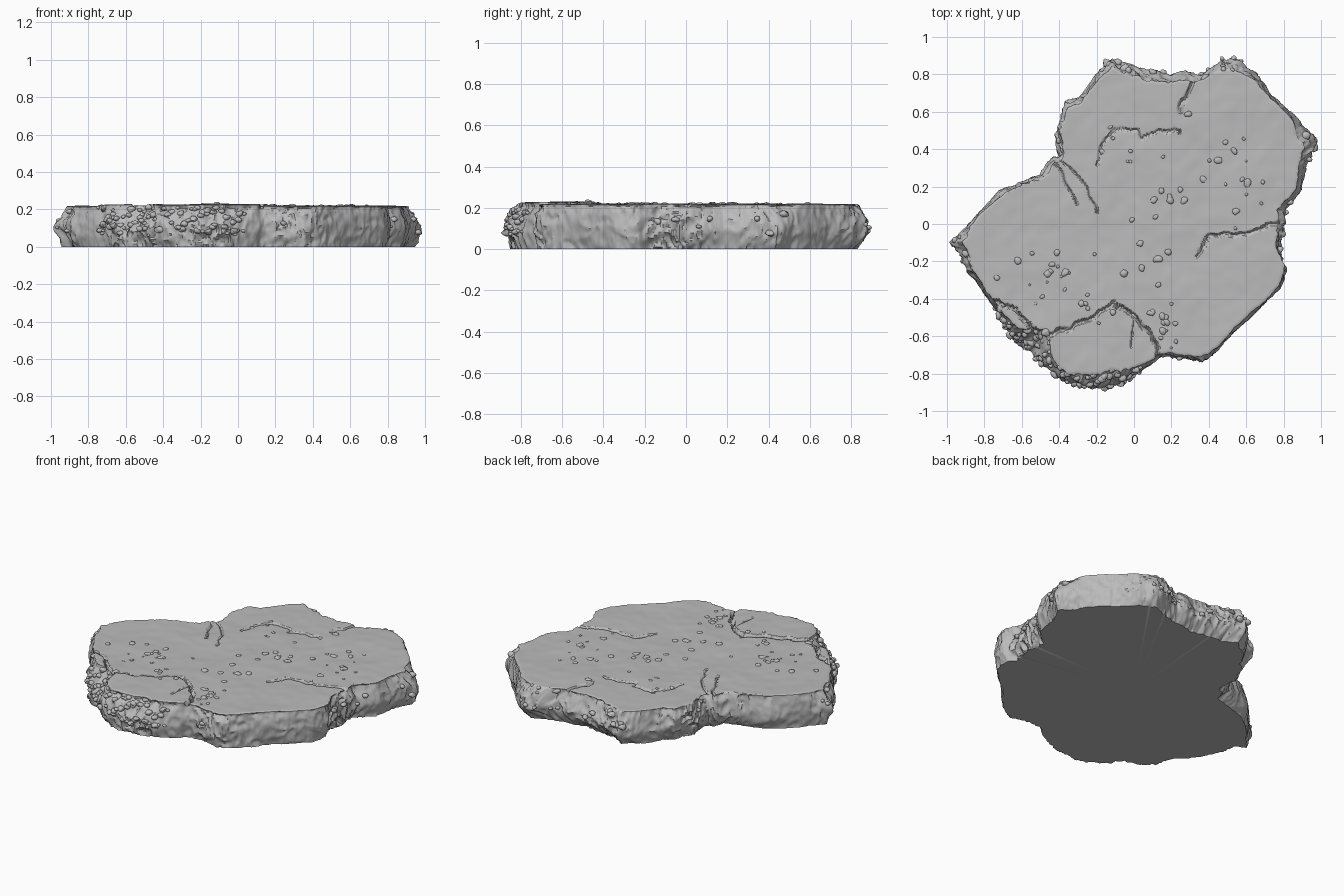
import bpy, bmesh, math, random
from mathutils import Vector, Matrix, noise

old = bpy.data.objects.get("Cube")
if old:
    bpy.data.objects.remove(old, do_unlink=True)
random.seed(4)

# One plain concrete colour
concrete = bpy.data.materials.new("concrete grey")
concrete.use_nodes = True
concrete.diffuse_color = (0.5, 0.5, 0.5, 1)
concrete.node_tree.nodes["Principled BSDF"].inputs["Base Color"].default_value = (0.5, 0.5, 0.5, 1)

HEIGHT, COLUMNS, SIDE_ROWS, TOP_RINGS = 0.218, 840, 18, 85

# Plan outline of the broken slab, counter-clockwise from the right tip
OUTLINE = [
    (.995, .45), (.93, .51), (.86, .59), (.75, .69), (.66, .82), (.57, .9), (.48, .89),
    (.35, .82), (.28, .83), (.2, .81), (.12, .84), (-.02, .88), (-.12, .9), (-.19, .83),
    (-.3, .69), (-.38, .66), (-.43, .55), (-.43, .48), (-.42, .37), (-.46, .36), (-.52, .27),
    (-.65, .23), (-.73, .18), (-.85, .05), (-1, -.1), (-.93, -.22), (-.86, -.3), (-.82, -.37),
    (-.74, -.47), (-.68, -.62), (-.55, -.72), (-.47, -.8), (-.38, -.86), (-.2, -.9),
    (-.08, -.87), (0, -.82), (.08, -.78), (.15, -.73), (.38, -.765), (.45, -.7), (.6, -.53),
    (.8, -.35), (.845, -.24), (.82, -.13), (.85, -.02), (.83, .08), (.9, .18), (.92, .28)]

# Chipped areas: centre x, y, spread, top setback, bottom setback, roughness
CHIPS = [
    (-.58, -.68, .17, .1, .01, .03), (-.2, -.88, .2, .05, 0, .03), (0, .88, .24, .05, .06, .02),
    (.5, .88, .2, .05, .06, .02), (.97, .42, .13, .05, .02, .02), (-.96, -.14, .12, .05, .04, .02),
    (.84, -.06, .2, .03, .03, .03), (-.42, .55, .16, .03, .04, .03), (.3, -.75, .15, .02, .02, .02),
    (-.6, .24, .2, .02, .05, .01)]

# Surface cracks: half width, depth, path
BREAK = [(-.75, -.41), (-.63, -.46), (-.55, -.56), (-.45, -.59), (-.25, -.52), (-.1, -.42),
         (0, -.49), (.1, -.6), (.14, -.74)]
CRACKS = [
    (.011, .022, BREAK),
    (.014, .022, [(.34, .84), (.3, .72), (.24, .61)]),
    (.008, .012, [(-.46, .37), (-.38, .26), (-.3, .1)]),
    (.008, .01, [(-.42, .35), (-.33, .3), (-.25, .2), (-.2, .06)]),
    (.009, .011, [(-.2, .32), (-.16, .45), (-.1, .51), (.02, .5), (.05, .46), (.13, .5), (.25, .49)]),
    (.011, .016, [(.86, .07), (.75, 0), (.6, -.05), (.4, -.06), (.34, -.18)]),
    (.007, .008, [(0, -.5), (-.02, -.65)]),
    (.008, .01, [(.9, .45), (.78, .55), (.62, .6)])][:7]
SEGMENTS = [(w, d, Vector(a), Vector(b)) for w, d, path in CRACKS for a, b in zip(path, path[1:])]


def resample(points, count):
    """Spread points evenly along a closed outline."""
    pts = [Vector(p) for p in points]
    pairs = list(zip(pts, pts[1:] + pts[:1]))
    step = sum((b - a).length for a, b in pairs) / count
    result, carry = [], 0.0
    for a, b in pairs:
        length = (b - a).length
        while carry < length:
            result.append(a.lerp(b, carry / length))
            carry += step
        carry -= length
    return result[:count]


def chip(p):
    """Top setback, bottom setback and roughness at an outline point."""
    values = [.018, .015, .012]
    for x, y, spread, *extra in CHIPS:
        f = math.exp(-((p.x - x) ** 2 + (p.y - y) ** 2) / spread ** 2)
        values = [v + f * e for v, e in zip(values, extra)]
    return values


def inward(p, amount):
    return p * (1 - amount / p.length)


def side_point(p, v):
    top, bottom, rough = chip(p)
    inset = top * max(0, (v - .5) / .5) ** 1.3 + bottom * max(0, (.4 - v) / .4) ** 1.3
    pos = Vector((p.x, p.y, v * HEIGHT))
    big = noise.noise(pos * 7 + Vector((3, 1, 0))) + .5
    ridges = abs(noise.noise(pos * 17)) + .5 * abs(noise.noise(pos * 38))
    inset += rough * (max(0, big) + 1.1 * ridges) * (1 - .35 * (v > .97))
    q = inward(p, inset)
    z = pos.z + math.sin(v * math.pi) * .03 * noise.noise(pos * 9)
    return Vector((q.x, q.y, z))


def in_fragment(p):
    for a, b in zip(BREAK, BREAK[1:]):
        if a[0] <= p.x < b[0]:
            return p.y < a[1] + (b[1] - a[1]) * (p.x - a[0]) / (b[0] - a[0])
    return False


def top_height(p):
    """Worn top surface with cracks and one lifted fragment."""
    at = Vector((p.x, p.y, 0))
    z = HEIGHT + .006 * noise.noise(at * 4) + .002 * noise.noise(at * 14)
    if in_fragment(p):
        z += .009
    wobble = at.to_2d() + .016 * Vector((noise.noise(at * 16), noise.noise(at * 16 + Vector((5, 5, 5)))))
    groove = 0
    for width, depth, a, b in SEGMENTS:
        ab = b - a
        t = min(1, max(0, (wobble - a).dot(ab) / ab.length_squared))
        gap = (wobble - a - ab * t).length
        if gap < width:
            groove = max(groove, depth * min(1, 1.5 * (1 - gap / width)))
    return z - groove


def finish(bm, name, angle):
    bmesh.ops.recalc_face_normals(bm, faces=bm.faces)
    mesh = bpy.data.meshes.new(name)
    bm.to_mesh(mesh)
    bm.free()
    mesh.materials.append(concrete)
    obj = bpy.data.objects.new(name, mesh)
    bpy.context.collection.objects.link(obj)
    bpy.ops.object.select_all(action="DESELECT")
    bpy.context.view_layer.objects.active = obj
    obj.select_set(True)
    bpy.ops.object.shade_smooth_by_angle(angle=math.radians(angle))
    return obj


# Slab: broken sides, then the top closing in rings towards the centre
outline = resample(OUTLINE, COLUMNS)
bm = bmesh.new()
rings = [[bm.verts.new(side_point(p, row / SIDE_ROWS)) for p in outline] for row in range(SIDE_ROWS + 1)]
rim = [v.co.to_2d() for v in rings[-1]]
for v in rings[-1]:
    v.co.z = top_height(v.co) - .004
for ring in range(1, TOP_RINGS):
    scaled = [p * (1 - ring / TOP_RINGS) for p in rim]
    rings.append([bm.verts.new((p.x, p.y, top_height(p))) for p in scaled])
for low, high in zip(rings, rings[1:]):
    for i in range(COLUMNS):
        bm.faces.new((low[i - 1], low[i], high[i], high[i - 1]))
for ring, z in ((rings[0], 0), (rings[-1], top_height(Vector((0, 0))))):
    centre = bm.verts.new((0, 0, z))
    for i in range(COLUMNS):
        bm.faces.new((ring[i - 1], ring[i], centre))
finish(bm, "concrete_slab", 40)


def add_stone(bm, position, radius, flat):
    turn = Matrix.Rotation(random.uniform(0, math.tau), 4, "Z")
    size = Matrix.Diagonal((radius * random.uniform(.75, 1.25), radius, radius * flat, 1))
    made = bmesh.ops.create_icosphere(bm, subdivisions=2, radius=1, matrix=Matrix.Translation(position) @ turn @ size)
    for v in made["verts"]:
        v.co += (v.co - position) * .5 * noise.noise(v.co * 45)


# Pebbles standing proud of the top, in loose clusters
bm = bmesh.new()
for x, y, spread, count in ((.58, .38, .16, 20), (-.52, -.25, .15, 18), (.13, -.55, .07, 15),
                            (.08, .2, .12, 12), (-.1, .45, .1, 4), (-.35, -.4, .12, 8), (.15, -.2, .1, 6)):
    for _ in range(count):
        p = Vector((random.gauss(x, spread), random.gauss(y, spread)))
        if p.length < .8:
            add_stone(bm, Vector((p.x, p.y, top_height(p))), random.uniform(.007, .02), .5)
finish(bm, "top_pebbles", 50)

# Exposed aggregate on the broken front corner and the other rough edges
bm = bmesh.new()
for p in outline:
    top, bottom, rough = chip(p)
    corner = p.y < -.45 and p.x < .05
    if random.random() < (.6 if corner else .12 * (rough > .025)):
        v = random.uniform(.3, .97)
        q = side_point(p, v)
        add_stone(bm, Vector((q.x, q.y, q.z)) * 1.0, random.uniform(.01, .024), .75)
finish(bm, "exposed_aggregate", 50)
